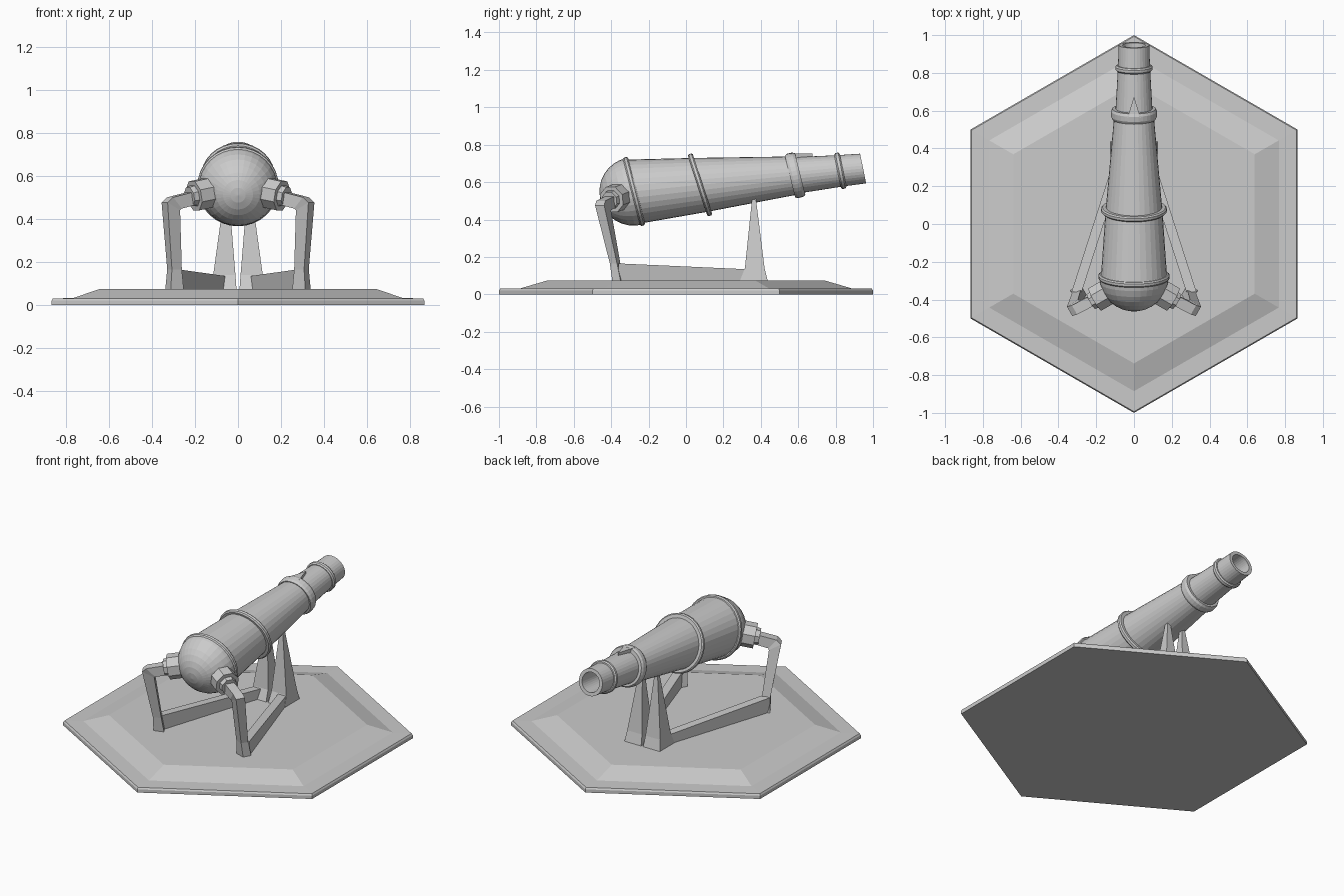
import bpy, bmesh, math
from mathutils import Vector

if "Cube" in bpy.data.objects:
    bpy.data.objects.remove(bpy.data.objects["Cube"])


def loft(name, sections, mirror=False, closed=False):
    """Skin a list of equal-length point loops; cap the ends unless closed."""
    bm = bmesh.new()
    rows = [[bm.verts.new(p) for p in s] for s in sections]
    n = len(rows[0])
    pairs = list(zip(rows, rows[1:]))
    if closed:
        pairs.append((rows[-1], rows[0]))
    for a, b in pairs:
        for i in range(n):
            j = (i + 1) % n
            bm.faces.new((a[i], a[j], b[j], b[i]))
    if not closed:
        bm.faces.new(rows[0])
        bm.faces.new(rows[-1])
    bmesh.ops.recalc_face_normals(bm, faces=bm.faces)
    me = bpy.data.meshes.new(name)
    bm.to_mesh(me)
    bm.free()
    ob = bpy.data.objects.new(name, me)
    bpy.context.collection.objects.link(ob)
    if mirror:
        ob.modifiers.new("mirror", 'MIRROR')
    return ob


def disc(y, r, tilt, s=0.0, n=32):
    """Circle on the barrel axis at y, leaning back by tilt, shifted s along its normal."""
    t = math.radians(tilt)
    c = Vector((0, y, 0.578 + 0.1 * y)) + s * Vector((0, math.cos(t), math.sin(t)))
    up = Vector((0, -math.sin(t), math.cos(t)))
    return [c + Vector((r * math.cos(a), 0, 0)) + up * (r * math.sin(a))
            for a in (2 * math.pi * i / n for i in range(n))]


def rect(x0, x1, y0, y1, z):
    return [(x0, y0, z), (x1, y0, z), (x1, y1, z), (x0, y1, z)]


# Hexagonal stepped base
loft("base_plate", [[(r * math.sin(i * math.pi / 3), r * math.cos(i * math.pi / 3), z)
                     for i in range(6)]
                    for r, z in ((1, 0), (1, .02), (.993, .03), (.885, .032), (.738, .075))])

# Barrel: rounded breech, tapered tube, hollow bore
R = 0.183
breech = [disc(-.28, max(.002, R * math.sin(a)), 13, -R * math.cos(a))
          for a in (math.pi / 2 * k / 8 for k in range(9))]
tube = [disc(y, r, t) for y, r, t in (
    (-.262, .174, 14), (.075, .15, 17), (.57, .105, 14), (.60, .098, 14),
    (.825, .085, 11.5), (.947, .081, 11.5), (.947, .06, 11.5), (.62, .055, 11.5))]
loft("barrel", breech + tube)

# Raised bands around the barrel: y, outer radius, inner radius, tilt, width
for i, (y, r, ri, t, w) in enumerate((
        (-.278, .189, .165, 14.5, .028), (.075, .174, .14, 18, .028),
        (.583, .122, .09, 14, .056), (.825, .098, .075, 11.5, .03))):
    h = w / 2
    loft(f"barrel_band_{i + 1}", [disc(y, q, t, s) for q, s in (
        (ri, -h), (r - .007, -h), (r, -h * .5), (r, h * .5), (r - .007, h), (ri, h))],
        closed=True)

# Pointed sight in front of the wide band
loft("sight", [[(-.035, .56, z), (.035, .56, z), (0, .675, z)] for z in (.69, .753)])

# Octagonal trunnions on the breech
c = Vector((0, -.28, .55))
d = Vector((.85, -.49, -.18)).normalized()
u = d.cross(Vector((0, 0, 1))).normalized()
v = u.cross(d)
loft("trunnion", [[c + d * s + r * (u * math.cos(a) + v * math.sin(a))
                   for a in (math.pi / 8 + k * math.pi / 4 for k in range(8))]
                  for s, r in ((.12, .06), (.165, .06), (.165, .074), (.24, .074),
                               (.24, .052), (.265, .048))], mirror=True)

# Bent rear legs: outer edge, inner edge, half width
side = Vector((.5, .87, 0))
path = (((.20, -.395, .53), (.20, -.395, .467), .028),
        ((.315, -.455, .50), (.275, -.428, .448), .028),
        ((.341, -.462, .476), (.283, -.424, .44), .028),
        ((.318, -.388, .165), (.272, -.370, .165), .022),
        ((.326, -.370, .06), (.264, -.350, .06), .026))
loft("rear_leg", [[Vector(o) + side * h, Vector(o) - side * h,
                   Vector(i) - side * h, Vector(i) + side * h]
                  for o, i, h in path], mirror=True)

# Low side rails joining rear legs to front posts
loft("side_rail", [[(x - .027, y, .06), (x + .027, y, .06), (x + .027, y, z), (x - .027, y, z)]
                   for x, y, z in ((.304, -.36, .165), (.075, .35, .133))], mirror=True)

# Tapered front posts
loft("front_post", [rect(.006, .125, .283, .44, .06), rect(.012, .115, .315, .42, .14),
                    rect(.042, .064, .353, .374, .51)], mirror=True)
